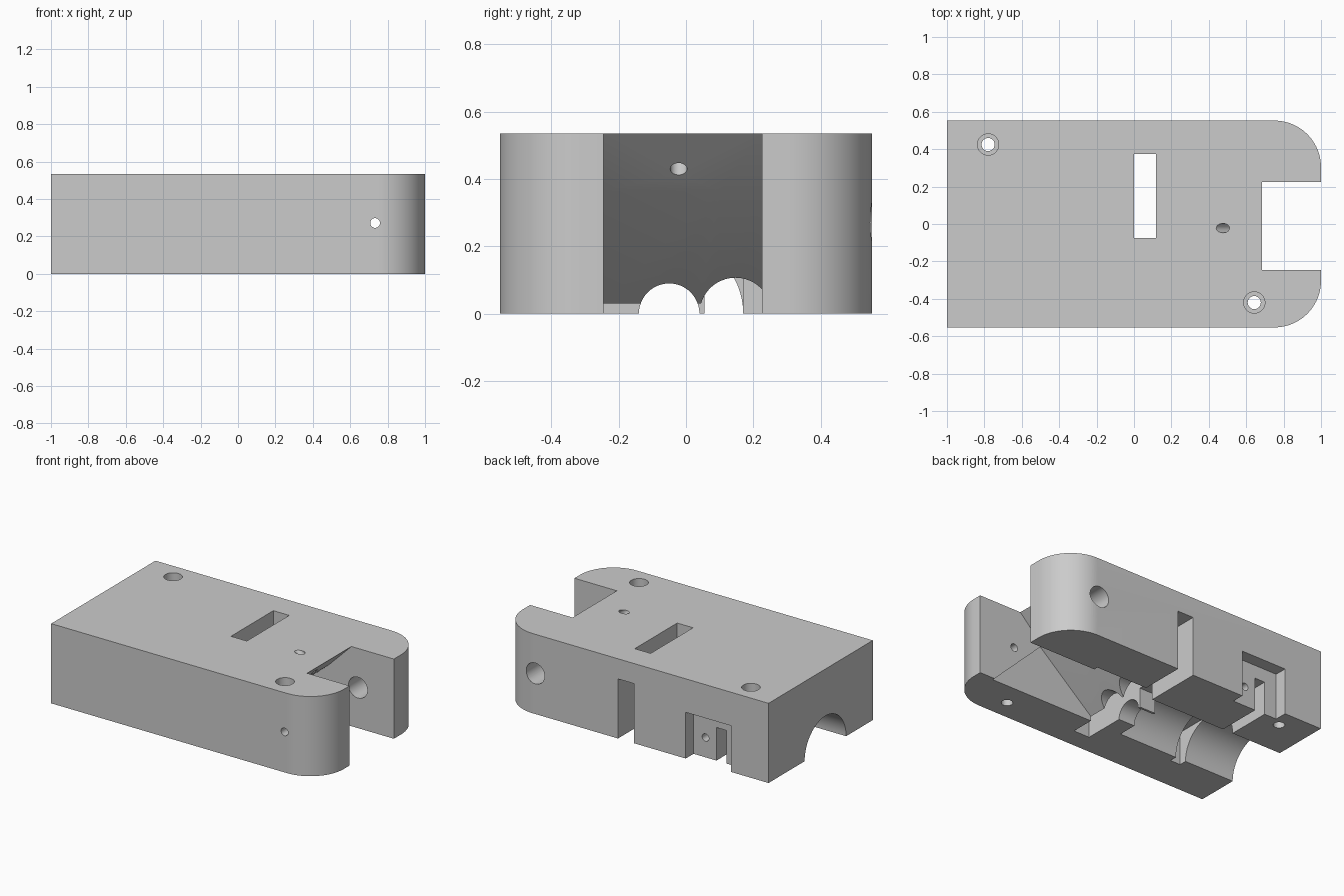
import bpy, bmesh, math
from mathutils import Vector, Matrix

if "Cube" in bpy.data.objects:
    bpy.data.objects.remove(bpy.data.objects["Cube"], do_unlink=True)

grey = bpy.data.materials.new("light_grey_plastic")
grey.use_nodes = True
colour = (0.6, 0.6, 0.6, 1)
grey.diffuse_color = colour
grey.node_tree.nodes["Principled BSDF"].inputs["Base Color"].default_value = colour

HEIGHT, FRONT, BACK = 0.535, -0.553, 0.553
cutters = []


def prism(name, points, direction):
    """Extrude a planar outline along a direction."""
    bm = bmesh.new()
    face = bm.faces.new([bm.verts.new(p) for p in points])
    out = bmesh.ops.extrude_face_region(bm, geom=[face])
    moved = [g for g in out["geom"] if isinstance(g, bmesh.types.BMVert)]
    bmesh.ops.translate(bm, vec=direction, verts=moved)
    bmesh.ops.recalc_face_normals(bm, faces=bm.faces)
    mesh = bpy.data.meshes.new(name)
    bm.to_mesh(mesh)
    bm.free()
    obj = bpy.data.objects.new(name, mesh)
    bpy.context.collection.objects.link(obj)
    return obj


def cut(obj):
    obj.hide_render = True
    cutters.append(obj)


def cut_box(name, x, y, z):
    ring = [(x[0], y[0], z[0]), (x[1], y[0], z[0]), (x[1], y[1], z[0]), (x[0], y[1], z[0])]
    cut(prism(name, ring, (0, 0, z[1] - z[0])))


def cut_side_profile(name, xz, y0, y1):
    cut(prism(name, [(x, y0, z) for x, z in xz], (0, y1 - y0, 0)))


def cut_bore(name, start, end, radius, sides=48):
    start, end = Vector(start), Vector(end)
    turn = (end - start).to_track_quat("Z", "Y").to_matrix()
    ring = [start + turn @ Vector((radius * math.cos(t), radius * math.sin(t), 0))
            for t in (2 * math.pi * i / sides for i in range(sides))]
    cut(prism(name, ring, end - start))


# Main block with two rounded corners
R = 0.25
outline = [(-1, BACK, 0), (-1, FRONT, 0)]
for cy, first in ((FRONT + R, -90), (BACK - R, 0)):
    for i in range(25):
        t = math.radians(first + 90 * i / 24)
        outline.append((1 - R + R * math.cos(t), cy + R * math.sin(t), 0))
body = prism("housing", outline, (0, 0, HEIGHT))

# Forked end with a sloping undercut
cut_side_profile("fork_cutter", [(1.2, -0.1), (1.2, 0.7), (0.685, 0.7), (0.685, HEIGHT),
                                 (0.515, 0.365), (0.118, 0.03), (0.06, -0.1)], -0.245, 0.225)
cut_side_profile("side_relief_cutter", [(0.515, 0.365), (0.118, 0.03), (0.06, -0.1), (0.99, -0.1)],
                 -0.262, 0.1)

# Cross slot and the window above it
cut_box("cross_slot_cutter", (0, 0.118), (-0.42, 0.7), (-0.1, 0.40))
cut_box("window_cutter", (0, 0.118), (-0.075, 0.375), (0.2, 0.7))

# Half-round channel, its narrow neck and the neighbouring relief
cut_bore("channel_cutter", (-1.2, -0.05, 0), (-0.12, -0.05, 0), 0.22, 64)
cut_bore("neck_cutter", (-0.3, -0.05, 0), (0.5, -0.05, 0), 0.09)
cut_bore("gear_relief_cutter", (0.06, 0.147, 0), (0.5, 0.147, 0), 0.107)
cut_box("passage_cutter", (-0.2, 0.06), (0.055, 0.17), (-0.1, 0.13))

# Back pocket with a narrow groove and small hole into the channel
cut_box("pocket_cutter", (-0.72, -0.385), (0.47, 0.7), (-0.1, 0.31))
cut_box("groove_cutter", (-0.63, -0.555), (-0.32, 0.5), (-0.1, 0.222))
cut_bore("pocket_hole_cutter", (-0.474, 0.05, 0.133), (-0.474, 0.5, 0.133), 0.025, 24)

# Counterbored screw holes
for i, (x, y) in enumerate(((-0.78, 0.425), (0.643, -0.42))):
    cut_bore(f"screw_hole_cutter_{i}", (x, y, -0.1), (x, y, 0.7), 0.035, 32)
    cut_bore(f"screw_head_cutter_{i}", (x, y, 0.35), (x, y, 0.7), 0.057, 32)

# Cross bores through the prongs and the slanted hole above the slope
cut_bore("front_prong_bore_cutter", (0.733, -0.7, 0.272), (0.733, 0, 0.272), 0.026, 32)
cut_bore("back_prong_bore_cutter", (0.733, 0, 0.272), (0.733, 0.7, 0.272), 0.07)
cut_bore("slanted_hole_cutter", (0.67, -0.022, 0.34), (0.37, -0.022, 0.64), 0.025, 32)

# Apply the cuts, then drop the cutters
for cutter in cutters:
    mod = body.modifiers.new(cutter.name, "BOOLEAN")
    mod.operation = "DIFFERENCE"
    mod.solver = "EXACT"
    mod.object = cutter
bpy.context.view_layer.update()
graph = bpy.context.evaluated_depsgraph_get()
result = bpy.data.meshes.new_from_object(body.evaluated_get(graph))
body.modifiers.clear()
body.data = result
for cutter in cutters:
    bpy.data.objects.remove(cutter, do_unlink=True)

body.data.materials.clear()
body.data.materials.append(grey)
bpy.ops.object.select_all(action="DESELECT")
body.select_set(True)
bpy.context.view_layer.objects.active = body
bpy.ops.object.shade_smooth_by_angle(angle=math.radians(25))
